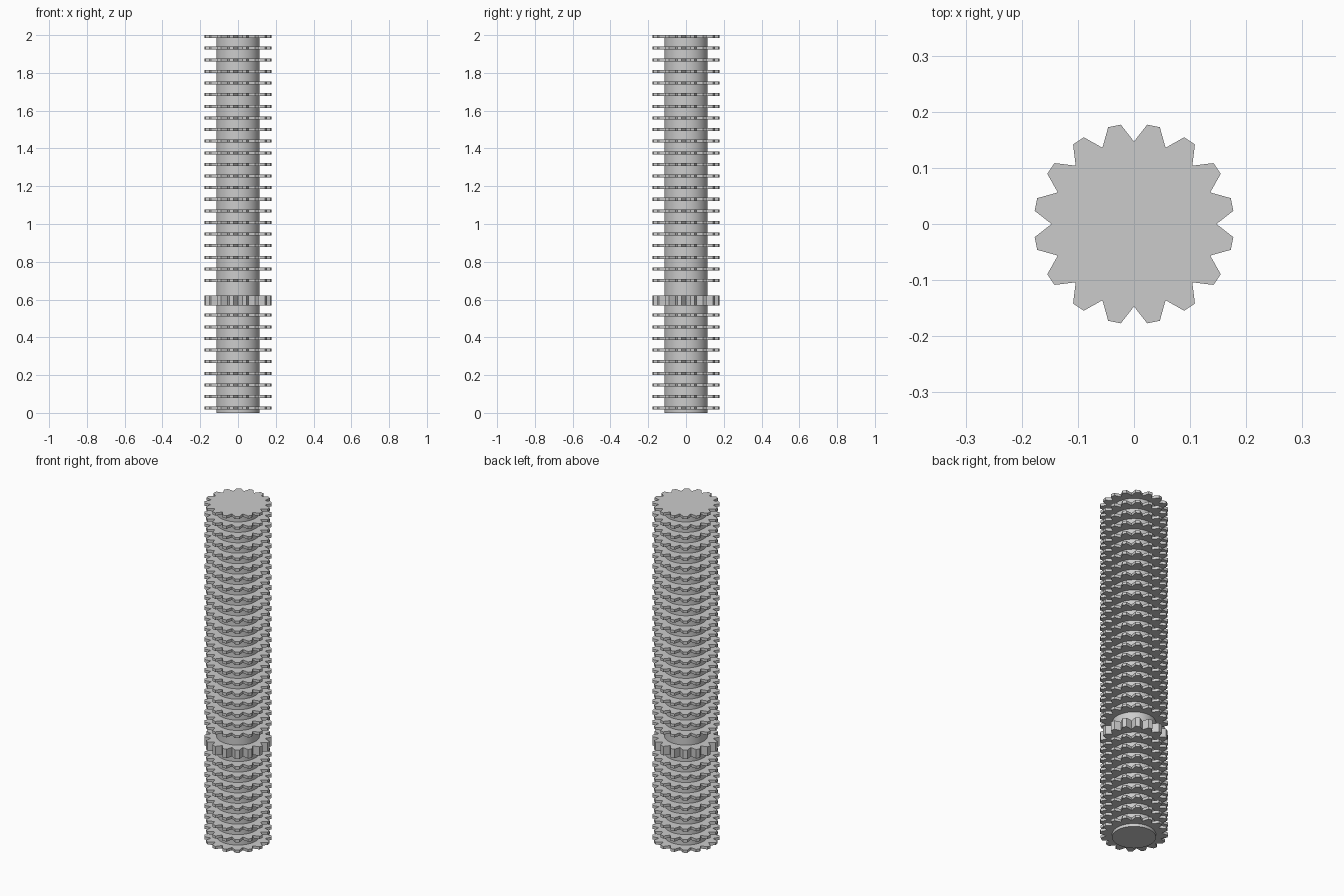
import bpy, bmesh, math

if "Cube" in bpy.data.objects:
    bpy.data.objects.remove(bpy.data.objects["Cube"])

grey = bpy.data.materials.new("light_grey")
grey.diffuse_color = (0.6, 0.6, 0.6, 1)
grey.use_nodes = True
grey.node_tree.nodes["Principled BSDF"].inputs["Base Color"].default_value = grey.diffuse_color

TEETH = 16
STEP = 2 * math.pi / TEETH
HALF_TIP = math.radians(3.7)


def finish(bm, name):
    bmesh.ops.recalc_face_normals(bm, faces=bm.faces)
    mesh = bpy.data.meshes.new(name)
    bm.to_mesh(mesh)
    bm.free()
    mesh.materials.append(grey)
    obj = bpy.data.objects.new(name, mesh)
    bpy.context.collection.objects.link(obj)
    return obj


def toothed_disc(name, z, thickness):
    """Flat toothed plate centred at height z, valleys on the axes."""
    bm = bmesh.new()
    ring = []
    for i in range(TEETH):
        a = i * STEP
        for r, ang in ((0.147, a),
                       (0.1785, a + STEP / 2 - HALF_TIP),
                       (0.1785, a + STEP / 2 + HALF_TIP)):
            ring.append(bm.verts.new((r * math.cos(ang), r * math.sin(ang),
                                      z - thickness / 2)))
    base = bm.faces.new(ring)
    top = bmesh.ops.extrude_face_region(bm, geom=[base], use_keep_orig=True)
    verts = [g for g in top["geom"] if isinstance(g, bmesh.types.BMVert)]
    bmesh.ops.translate(bm, verts=verts, vec=(0, 0, thickness))
    return finish(bm, name)


# Central shaft, kept just under the top plate's face
bm = bmesh.new()
bmesh.ops.create_cone(bm, cap_ends=True, segments=64, radius1=0.115,
                      radius2=0.115, depth=1.995)
bmesh.ops.translate(bm, verts=bm.verts, vec=(0, 0, 0.9975))
shaft = finish(bm, "shaft")
bpy.context.view_layer.objects.active = shaft
shaft.select_set(True)
bpy.ops.object.shade_smooth_by_angle(angle=math.radians(30))

# Lower stack of thin plates
for i in range(9):
    toothed_disc(f"lower_plate_{i + 1}", 0.025 + i * 0.0615, 0.016)

# Thick collar between the stacks
toothed_disc("collar", 0.596, 0.053)

# Upper stack of thin plates
for i in range(22):
    toothed_disc(f"upper_plate_{i + 1}", 1.992 - i * 0.0615, 0.016)
